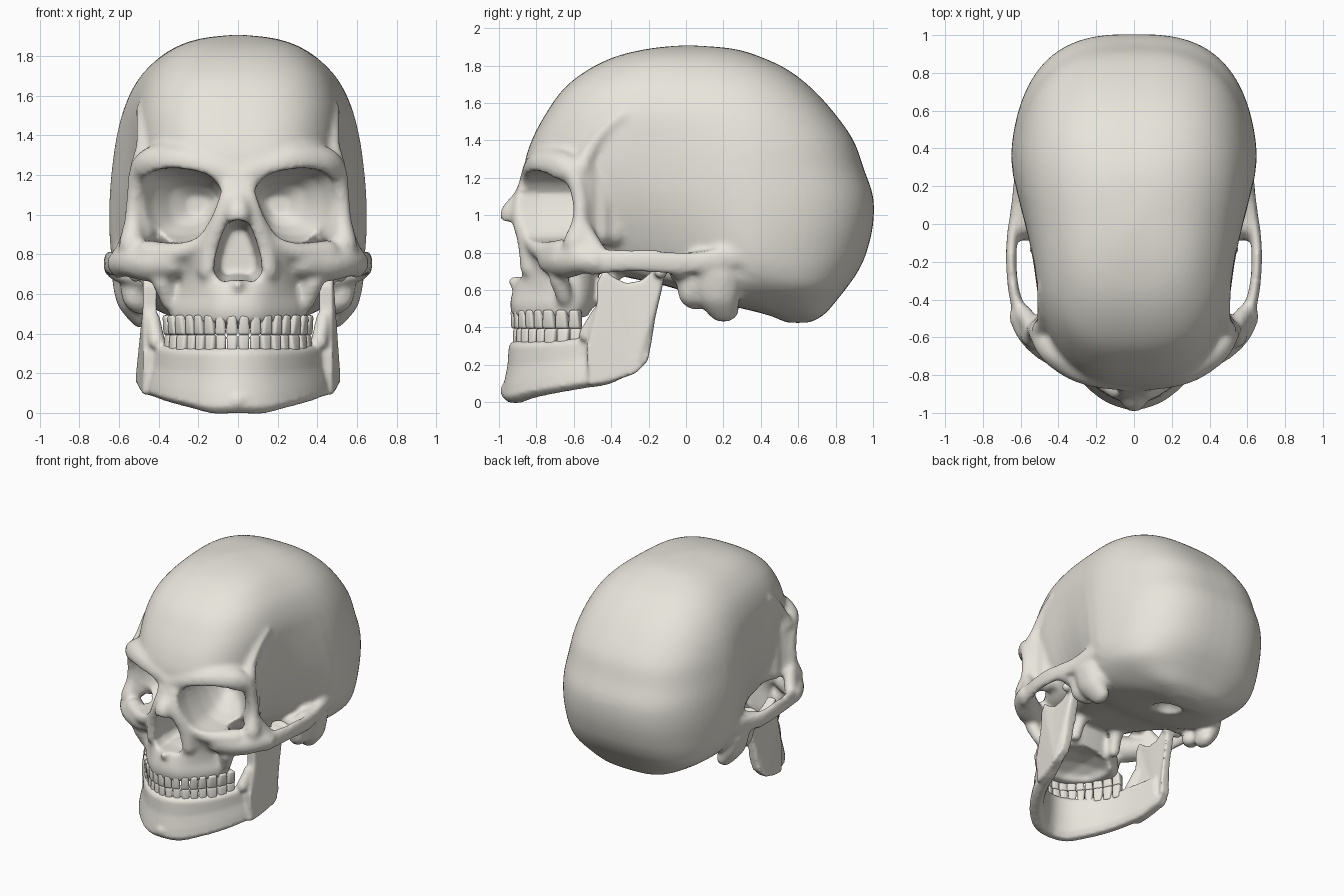
import bpy, bmesh, math
from mathutils import Matrix, Vector

if "Cube" in bpy.data.objects:
    bpy.data.objects.remove(bpy.data.objects["Cube"])

# ---------- helpers ----------
def smooth(rows, n=6):
    """Catmull-Rom interpolation of rows of numbers."""
    out = []
    for i in range(len(rows) - 1):
        a, b, c, d = (rows[max(0, min(len(rows) - 1, i + k))] for k in (-1, 0, 1, 2))
        for s in range(n):
            t = s / n
            out.append([0.5 * (2 * q + (r - p) * t + (2 * p - 5 * q + 4 * r - w) * t * t
                        + (3 * q - p - 3 * r + w) * t ** 3) for p, q, r, w in zip(a, b, c, d)])
    return out + [list(rows[-1])]

def skin(bm, rings):
    vs = [[bm.verts.new(p) for p in r] for r in rings]
    fs = [bm.faces.new(vs[0]), bm.faces.new(vs[-1])]
    m = len(vs[0])
    for a, b in zip(vs, vs[1:]):
        fs += [bm.faces.new((a[i], a[(i + 1) % m], b[(i + 1) % m], b[i])) for i in range(m)]
    bmesh.ops.recalc_face_normals(bm, faces=fs)

def slices(bm, rows, n, y0, y1, count=72):
    """Stack of horizontal superellipses (z, front, back, half width, front pinch)."""
    rings = []
    for z, yf, yb, hw, p in smooth(rows):
        ring = []
        for i in range(count):
            t = 2 * math.pi * i / count
            c, s = math.cos(t), math.sin(t)
            y = (yf + yb) / 2 + (yb - yf) / 2 * math.copysign(abs(c) ** (2 / n), c)
            k = max(0, min(1, (y - y0) / (y1 - y0)))
            k = k * k * (3 - 2 * k)
            ring.append((hw * (p + (1 - p) * k) * math.copysign(abs(s) ** (2 / n), s), y, z))
        rings.append(ring)
    skin(bm, rings)

def chain(bm, pts, scale=(1, 1, 1), both=True, n=6):
    """Row of overlapping balls (x, y, z, radius), mirrored in x."""
    for x, y, z, r in (smooth(pts, n) if len(pts) > 1 else pts):
        for s in ((1, -1) if both else (1,)):
            m = Matrix.Translation((s * x, y, z)) @ Matrix.Diagonal((r * scale[0], r * scale[1], r * scale[2], 1))
            bmesh.ops.create_icosphere(bm, subdivisions=2, radius=1, matrix=m)

bone = bpy.data.materials.new("bone")
bone.diffuse_color = (0.80, 0.78, 0.71, 1)
bone.use_nodes = True
bone.node_tree.nodes["Principled BSDF"].inputs["Base Color"].default_value = bone.diffuse_color

def make(bm, name):
    me = bpy.data.meshes.new(name)
    bm.to_mesh(me)
    bm.free()
    me.materials.append(bone)
    ob = bpy.data.objects.new(name, me)
    bpy.context.collection.objects.link(ob)
    return ob

def fuse(ob, voxel, iters, cutter=None):
    def remesh(v, it):
        m = ob.modifiers.new("remesh", 'REMESH')
        m.mode, m.voxel_size = 'VOXEL', v
        m = ob.modifiers.new("smooth", 'SMOOTH')
        m.factor, m.iterations = 0.5, it
    remesh(voxel, iters)
    if cutter:
        b = ob.modifiers.new("cut", 'BOOLEAN')
        b.operation, b.object, b.solver = 'DIFFERENCE', cutter, 'EXACT'
        remesh(voxel, 4)
    bpy.context.view_layer.update()
    me = bpy.data.meshes.new_from_object(ob.evaluated_get(bpy.context.evaluated_depsgraph_get()))
    ob.modifiers.clear()
    ob.data = me
    me.shade_smooth()

# ---------- cranium ----------
bm = bmesh.new()
slices(bm, [(.425, .54, .66, .12, 1), (.47, .42, .74, .30, 1), (.55, .1, .81, .47, 1),
            (.62, -.1, .865, .565, .8), (.70, -.45, .92, .62, .6), (.80, -.72, .965, .65, .65),
            (.95, -.80, 1.0, .66, .73), (1.10, -.83, 1.0, .657, .79), (1.25, -.865, .95, .647, .82),
            (1.40, -.825, .895, .625, .85), (1.55, -.745, .79, .585, .89), (1.68, -.65, .67, .52, .91),
            (1.78, -.52, .54, .425, .93), (1.85, -.37, .39, .31, .97), (1.89, -.2, .25, .18, 1),
            (1.907, -.04, .06, .03, 1)], 2.8, -.3, .4)
# upper jaw
slices(bm, [(.45, -.925, -.50, .36, .5), (.52, -.94, -.48, .38, .5), (.60, -.925, -.47, .355, .5),
            (.70, -.885, -.47, .33, .65), (.82, -.87, -.5, .36, .8), (.92, -.85, -.5, .36, .8)], 2.6, -.95, -.55)
# brow and outer orbit rim
chain(bm, [(0, -.82, 1.19, .07), (.12, -.80, 1.23, .08), (.27, -.755, 1.265, .095), (.41, -.665, 1.26, .095),
           (.485, -.6, 1.22, .065), (.52, -.57, 1.1, .045), (.528, -.565, .97, .048), (.535, -.59, .85, .07)], n=9)
# outer orbit wall
for dx, y, r in ((.478, -.53, .055), (.44, -.46, .065), (.40, -.39, .07)):
    chain(bm, [(dx - .01, y, 1.24, r), (dx, y, 1.08, r), (dx, y, .9, r)], n=8)
# temporal line
chain(bm, [(.49, -.56, 1.25, .055), (.478, -.52, 1.34, .042), (.487, -.44, 1.45, .03), (.5, -.33, 1.54, .02)], n=12)
# lower orbit rim and sides of the nose
chain(bm, [(.1, -.85, 1.0, .045), (.16, -.83, .88, .05), (.3, -.765, .81, .055), (.45, -.66, .81, .065)], n=8)
chain(bm, [(.045, -.85, 1.14, .055), (.075, -.88, 1.0, .055), (.13, -.845, .86, .06), (.15, -.83, .72, .06)], n=8)
chain(bm, [(0, -.83, 1.18, .06), (0, -.865, 1.09, .065), (0, -.93, 1.005, .068), (0, -.92, .94, .05)], (1, 1, .9), False, 8)
chain(bm, [(0, -.88, .63, .045), (0, -.93, .645, .028)], (1, 1, 1), False)
# cheekbone and arch
chain(bm, [(.33, -.71, .765, .09), (.45, -.64, .755, .095), (.54, -.57, .765, .085), (.60, -.49, .755, .065)], n=8)
chain(bm, [(.545, -.56, .95, .04), (.555, -.52, .86, .06), (.6, -.46, .78, .05)], (.8, 1, 1), n=10)
chain(bm, [(.6, -.5, .75, .07), (.637, -.35, .755, .06), (.65, -.2, .755, .06), (.645, -.07, .745, .06),
           (.63, .05, .745, .055), (.61, .2, .77, .06), (.6, .35, .80, .05)], (.5, 1, 1.1), n=12)
chain(bm, [(.59, 0, .75, .065), (.57, .1, .75, .08)], (1, 1, .8))
chain(bm, [(.61, -.04, .71, .05), (.5, -.03, .69, .06), (.4, 0, .66, .06)])
chain(bm, [(.38, -.68, .66, .055), (.345, -.65, .56, .045)])
# mastoid, ear base, pterygoid plate
chain(bm, [(.55, .16, .68, .1), (.535, .17, .58, .09), (.49, .2, .49, .065)], (.9, 1.35, 1))
chain(bm, [(.53, .02, .66, .07), (.52, .02, .58, .065), (.48, .05, .55, .06)])
chain(bm, [(.16, -.36, .74, .06), (.17, -.41, .65, .05), (.18, -.44, .55, .045)])
skull = make(bm, "cranium")

# ---------- cutters: orbits, nose, palate, skull base, ear ----------
bm = bmesh.new()
eye = [(.065, 1.12), (.12, 1.19), (.22, 1.225), (.36, 1.235), (.465, 1.2), (.507, 1.1), (.5, .98),
       (.45, .885), (.33, .855), (.2, .88), (.13, .96), (.085, 1.05), (.065, 1.12)]
eye = smooth(eye, 3)[:-1]
for s in (1, -1):
    skin(bm, [[(s * (cx + (x - .29) * k), y, 1.05 + (z - 1.05) * k) for x, z in eye]
              for y, cx, k in ((-1.1, .35, 1.03), (-.78, .295, 1), (-.62, .285, .97), (-.52, .255, .8),
                               (-.43, .225, .55), (-.37, .2, .25))])
half = [(0, .975), (.055, .96), (.085, .89), (.115, .79), (.122, .71), (.085, .66), (.03, .67)]
nose = half + [(-x, z) for x, z in half[:0:-1]]
skin(bm, [[(x * k, y, .8 + (z - .8) * k) for x, z in nose] for y, k in ((-1.2, 1), (-.8, 1), (-.6, .75))])
chain(bm, [(0, -.62, .43, .25)], (1, 1, .5), False)
chain(bm, [(0, .36, .45, .12)], (.9, 1.1, 1), False)
chain(bm, [(.665, .07, .665, .045)])
chain(bm, [(.29, -.89, .70, .1)], (.8, 1, 1))
cut = make(bm, "socket_cutter")
cut.hide_render = True
fuse(skull, .0145, 5, cut)
bpy.data.objects.remove(cut)

# ---------- lower jaw ----------
bm = bmesh.new()
side = [(.11, -.875, -.002, .325, .045), (.21, -.795, .025, .325, .045), (.30, -.68, .05, .33, .045),
        (.37, -.54, .075, .345, .045), (.415, -.4, .1, .36, .042), (.445, -.27, .17, .36, .036)]
path = [(-r[0],) + r[1:] for r in side[::-1]] + [(0, -.905, .0, .325, .045)] + side
path = smooth(path)
rings = []
for i, (x, y, zb, zt, th) in enumerate(path):
    a, b = path[max(0, i - 1)], path[min(len(path) - 1, i + 1)]
    d = Vector((b[0] - a[0], b[1] - a[1])).normalized()
    nx, ny = d.y, -d.x
    sec = [(1.0, .0), (1.75, .1), (1.55, .3), (1.1, .6), (.95, .93), (.5, 1), (-.5, 1),
           (-.9, .9), (-.8, .5), (-.5, .15), (0, .0)]
    rings.append([(x + nx * th * o, y + ny * th * o, zb + (zt - zb) * h) for o, h in sec])
skin(bm, rings)
# ramus plates
ramus = [(-.53, .30), (-.495, .43), (-.475, .54), (-.475, .64), (-.44, .71), (-.39, .67), (-.32, .635),
         (-.24, .65), (-.17, .71), (-.11, .71), (-.13, .6), (-.165, .45), (-.185, .32), (-.205, .22),
         (-.27, .155), (-.42, .1), (-.52, .09)]
for s in (1, -1):
    skin(bm, [[(s * (.445 + o + .2 * max(0, .35 - z) * (y > -.4)), y, z) for y, z in ramus]
              for o in (-.035, .035)])
chain(bm, [(.42, -.135, .695, .035), (.47, -.135, .705, .04), (.52, -.135, .695, .035)])
chain(bm, [(.41, -.53, .36, .045), (.43, -.47, .47, .04)])
chain(bm, [(0, -.94, .06, .055), (.1, -.91, .055, .05)])
jaw = make(bm, "lower_jaw")
fuse(jaw, .0125, 5)

# ---------- teeth ----------
def teeth(name, arch, zc, height, up):
    bm = bmesh.new()
    pts = [Vector(p) for p in smooth(arch, 20)]
    widths = [.062, .06, .066, .062, .062, .078, .076, .068]
    depths = [.036, .036, .05, .062, .064, .08, .08, .074]
    total = sum((b - a).length for a, b in zip(pts, pts[1:]))
    k, pos = total / sum(widths), 0
    for w, dp in zip(widths, depths):
        goal, run = pos + w * k / 2, 0
        pos += w * k
        for a, b in zip(pts, pts[1:]):
            step = (b - a).length
            if run + step >= goal:
                break
            run += step
        c, ang = a.lerp(b, (goal - run) / step), math.atan2(b.y - a.y, b.x - a.x)
        for s in (1, -1):
            m = Matrix.Translation((s * c.x, c.y, zc)) @ Matrix.Rotation(s * ang, 4, 'Z')
            vs = bmesh.ops.create_cube(bm, size=1)['verts']
            for v in vs:
                tip = v.co.z * up > 0
                v.co = m @ Vector((v.co.x * w * k * (.98 if tip else .75),
                                   v.co.y * dp * (.75 if tip else 1), v.co.z * height))
            es = list({e for v in vs for e in v.link_edges})
            bmesh.ops.bevel(bm, geom=es, offset=.014, segments=3, profile=.5, affect='EDGES')
    make(bm, name).data.shade_smooth()

teeth("upper_teeth", [(0, -.925), (.1, -.895), (.2, -.815), (.29, -.7), (.355, -.56)], .443, .1, -1)
teeth("lower_teeth", [(0, -.915), (.1, -.88), (.195, -.80), (.285, -.69), (.35, -.555)], .337, .115, 1)
